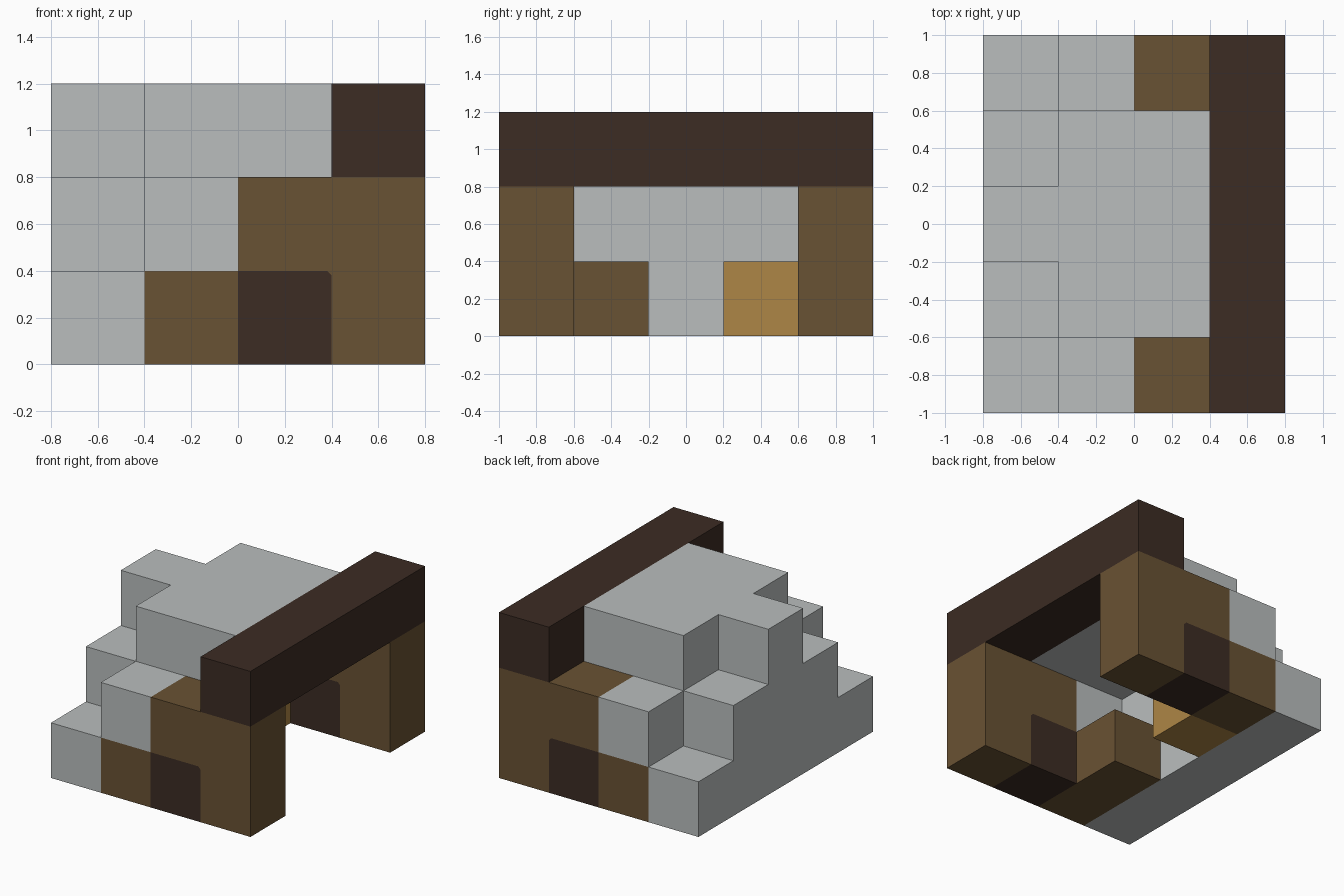
import bpy
import bmesh
from mathutils import Vector

cube = bpy.data.objects.get("Cube")
if cube:
    bpy.data.objects.remove(cube, do_unlink=True)

U = 0.4  # side of one building block


def material(name, rgb):
    mat = bpy.data.materials.new(name)
    mat.use_nodes = True
    mat.diffuse_color = (*rgb, 1)
    bsdf = next(n for n in mat.node_tree.nodes if n.type == 'BSDF_PRINCIPLED')
    bsdf.inputs["Base Color"].default_value = (*rgb, 1)
    return mat


stone = material("pale grey stone", (0.49, 0.515, 0.515))
brown = material("brown wood", (0.141, 0.084, 0.033))
dark = material("dark wood", (0.045, 0.025, 0.017))
gold = material("golden wood", (0.423, 0.238, 0.061))


def prism(name, profile, axis, start, end, mat):
    """Extrude a flat profile along x (profile is y, z) or y (profile is x, z)."""
    bm = bmesh.new()
    if axis == 'x':
        points = [(start, a, b) for a, b in profile]
        move = Vector((end - start, 0, 0))
    else:
        points = [(a, start, b) for a, b in profile]
        move = Vector((0, end - start, 0))
    face = bm.faces.new([bm.verts.new(p) for p in points])
    result = bmesh.ops.extrude_face_region(bm, geom=[face], use_keep_orig=True)
    verts = [g for g in result["geom"] if isinstance(g, bmesh.types.BMVert)]
    bmesh.ops.translate(bm, verts=verts, vec=move)
    bmesh.ops.recalc_face_normals(bm, faces=bm.faces)
    mesh = bpy.data.meshes.new(name)
    bm.to_mesh(mesh)
    bm.free()
    mesh.materials.append(mat)
    obj = bpy.data.objects.new(name, mesh)
    bpy.context.collection.objects.link(obj)
    return obj


def block(name, x, y, z, mat):
    """Box from (low, high) pairs."""
    return prism(name, [(x[0], z[0]), (x[1], z[0]), (x[1], z[1]), (x[0], z[1])],
                 'y', y[0], y[1], mat)


# Stepped stone wall on the low-x side: three tiers narrowing upwards
half = [(2.5 * U, 0), (2.5 * U, U), (1.5 * U, U), (1.5 * U, 2 * U),
        (0.5 * U, 2 * U), (0.5 * U, 3 * U)]
steps = half + [(-y, z) for y, z in reversed(half)]
prism("stepped_wall", steps, 'x', -2 * U, -U, stone)

# Stone roof slab and dark lintel beam
block("roof_slab", (-U, U), (-1.5 * U, 1.5 * U), (2 * U, 3 * U), stone)
block("lintel_beam", (U, 2 * U), (-2.5 * U, 2.5 * U), (2 * U, 3 * U), dark)

# Side walls, the same at front and back
c = 0.02  # clipped corner of the doorway
doorway = [(0, 0), (U, 0), (U, U - c), (U - c, U), (0, U)]
frame = [(0, U), (U - c, U), (U, U - c), (U, 0),
         (2 * U, 0), (2 * U, 2 * U), (0, 2 * U)]
for label, s in (("front", -1), ("back", 1)):
    inner, outer = s * 1.5 * U, s * 2.5 * U
    span = (inner, outer)
    prism(label + "_wall_frame", frame, 'y', inner, outer, brown)
    prism(label + "_doorway", doorway, 'y', inner, outer, dark)
    block(label + "_wall_base", (-U, 0), span, (0, U), brown)
    block(label + "_stone_ledge", (-U, 0), span, (U, 2 * U), stone)

# Furniture blocks inside
block("brown_chest", (-U, 0), (-1.5 * U, -0.5 * U), (0, U), brown)
block("golden_crate", (-U, 0), (0.5 * U, 1.5 * U), (0, U), gold)
